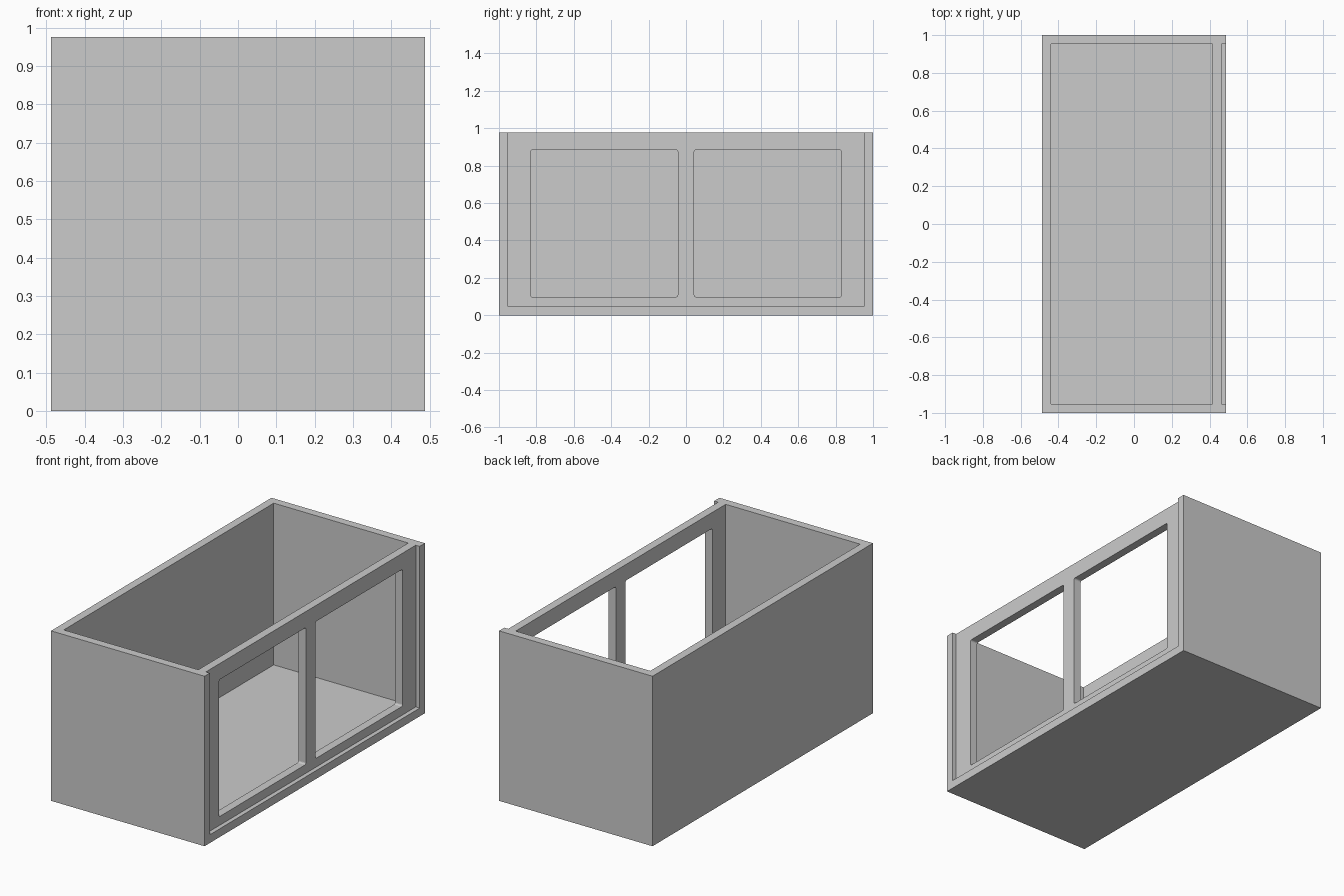
import bpy, bmesh

if "Cube" in bpy.data.objects:
    bpy.data.objects.remove(bpy.data.objects["Cube"])

X, Y, H = 0.4875, 1.0, 0.976      # half width, half length, height
T = 0.0475                        # wall thickness
RECESS = 0.025                    # depth of the open-topped front recess


def box(name, lo, hi, radius=0.0):
    """Box between two corners; radius rounds the edges running along x."""
    bm = bmesh.new()
    bmesh.ops.create_cube(bm, size=1)
    for v in bm.verts:
        v.co = [(a + b) / 2 + c * (b - a) for a, b, c in zip(lo, hi, v.co)]
    if radius:
        edges = [e for e in bm.edges
                 if abs(e.verts[0].co.x - e.verts[1].co.x) > 1e-4]
        bmesh.ops.bevel(bm, geom=edges, offset=radius, segments=4,
                        profile=0.5, affect='EDGES')
    mesh = bpy.data.meshes.new(name)
    bm.to_mesh(mesh)
    bm.free()
    ob = bpy.data.objects.new(name, mesh)
    bpy.context.collection.objects.link(ob)
    return ob


def cut(target, cutter):
    mod = target.modifiers.new(cutter.name, 'BOOLEAN')
    mod.operation = 'DIFFERENCE'
    mod.solver = 'EXACT'
    mod.object = cutter
    cutter.hide_render = True
    cutter.hide_set(True)


# Outer body
shell = box("open_box", (-X, -Y, 0), (X, Y, H))

# Interior, open at the top
cut(shell, box("interior_cutter", (-X + T, -Y + T, T),
               (X - RECESS - T, Y - T, H + 0.2)))

# Shallow recess on the windowed side, leaving end lips and a bottom ledge
cut(shell, box("recess_cutter", (X - RECESS, -Y + T, T),
               (X + 0.2, Y - T, H + 0.2)))

# Two window openings with softly rounded corners
for side, label in ((-1, "near"), (1, "far")):
    y0, y1 = sorted((side * 0.044, side * 0.832))
    cut(shell, box(label + "_window_cutter", (X - RECESS - T - 0.1, y0, 0.098),
                   (X + 0.1, y1, 0.884), 0.01))
